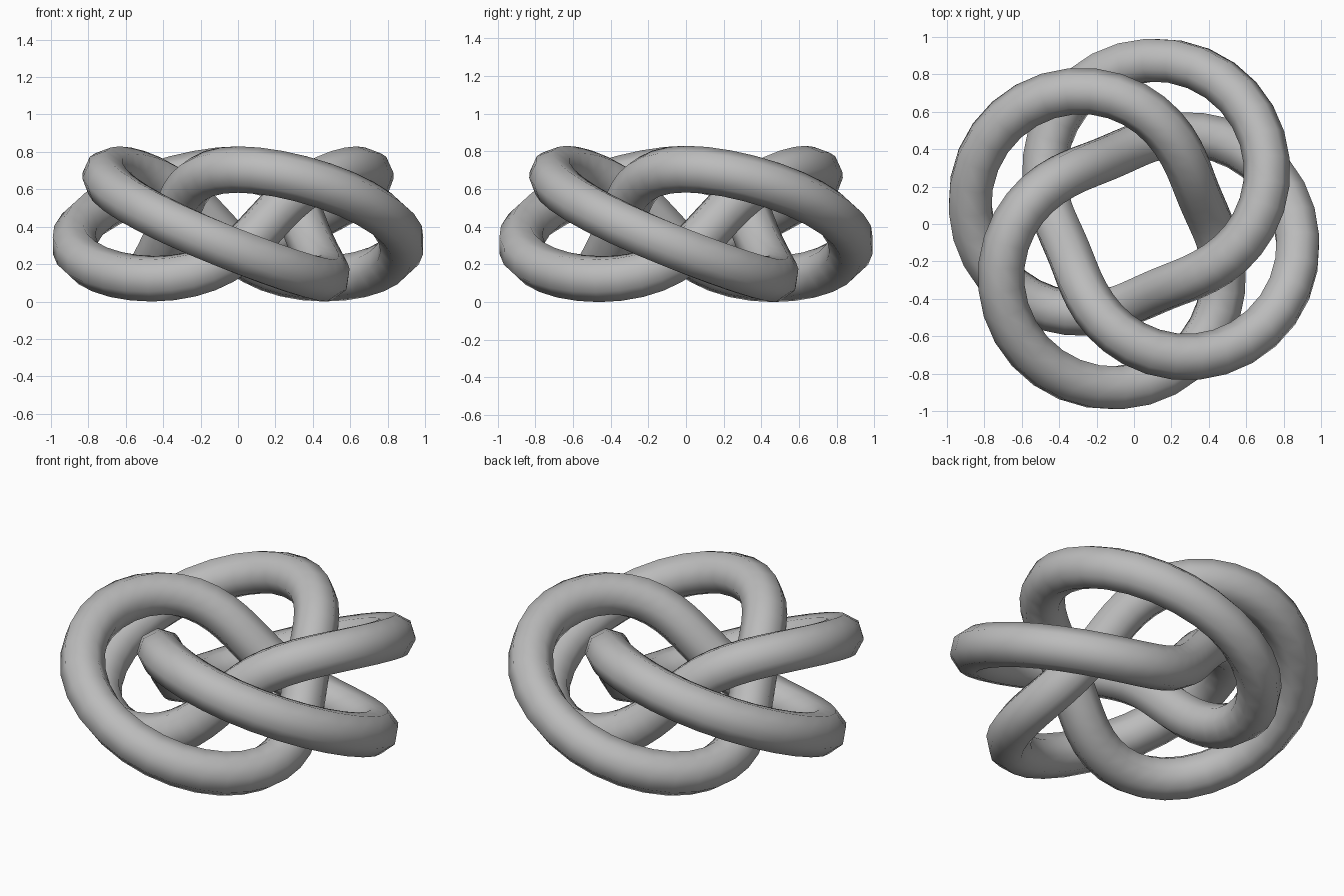
import bpy
from math import sin, cos, pi

cube = bpy.data.objects.get("Cube")
if cube:
    bpy.data.objects.remove(cube)

# Proportions of the knot: three turns round the axis, four round the ring
TURNS, LOBES = 3, 4
RING, SWING, RISE, TUBE = 0.64, 0.26, 0.292, 0.124
STEPS = 128

# Colour
grey = bpy.data.materials.new("light grey")
colour = (0.5, 0.5, 0.5, 1)
grey.diffuse_color = colour
grey.use_nodes = True
grey.node_tree.nodes["Principled BSDF"].inputs["Base Color"].default_value = colour

# Closed centre line of the knot
curve = bpy.data.curves.new("knot_path", "CURVE")
curve.dimensions = "3D"
curve.twist_mode = "MINIMUM"
curve.bevel_depth = TUBE
curve.bevel_resolution = 2
spline = curve.splines.new("POLY")
spline.points.add(STEPS - 1)
spline.use_cyclic_u = True
for i, point in enumerate(spline.points):
    t = 2 * pi * i / STEPS
    angle = TURNS * t - pi
    radius = RING + SWING * sin(LOBES * t)
    height = RISE * cos(LOBES * t)
    point.co = (radius * cos(angle), radius * sin(angle), height, 1)

knot = bpy.data.objects.new("knotted_tube", curve)
bpy.context.collection.objects.link(knot)
curve.materials.append(grey)

# Turn the tube into a smooth mesh and stand it on the ground
bpy.ops.object.select_all(action="DESELECT")
knot.select_set(True)
bpy.context.view_layer.objects.active = knot
bpy.ops.object.convert(target="MESH")
knot = bpy.context.object
mesh = knot.data
bottom = min(v.co.z for v in mesh.vertices)
for v in mesh.vertices:
    v.co.z -= bottom
bpy.ops.object.shade_smooth_by_angle(angle=pi / 3)
